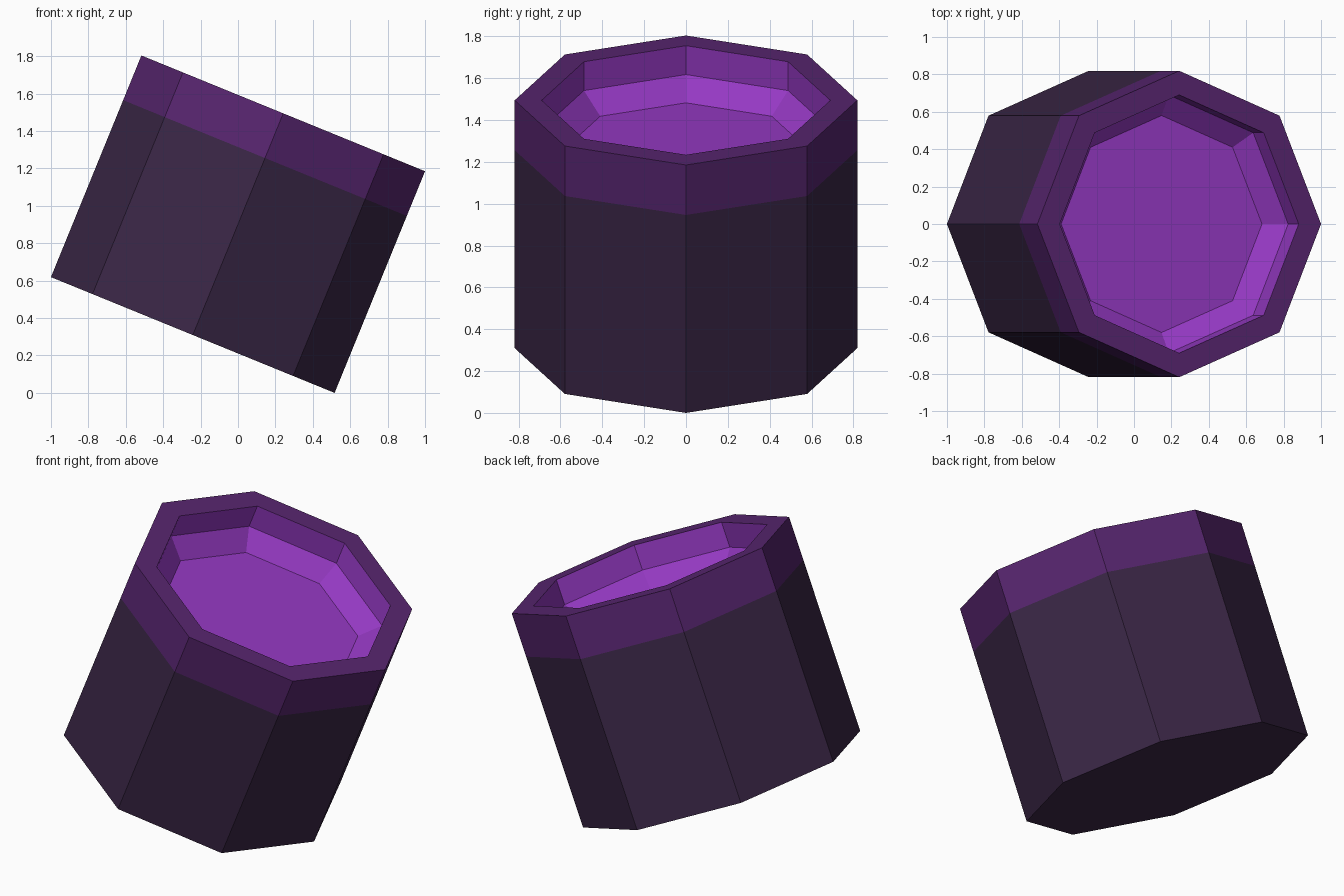
import bpy, bmesh, math
from mathutils import Matrix

if "Cube" in bpy.data.objects:
    bpy.data.objects.remove(bpy.data.objects["Cube"])

SIDES, R, H = 8, 0.819, 1.28
TILT = math.radians(22.2)
BAND_Z = H - 0.258
LIP_R = 0.69


def material(name, srgb):
    m = bpy.data.materials.new(name)
    lin = [((c / 255 + 0.055) / 1.055) ** 2.4 for c in srgb]
    m.diffuse_color = (*lin, 1)
    m.use_nodes = True
    m.node_tree.nodes["Principled BSDF"].inputs["Base Color"].default_value = m.diffuse_color
    return m


# Tilt about y, then stand the lowest corner on the ground, centred in x
place = Matrix.Translation((-H * math.sin(TILT) / 2, 0, R * math.sin(TILT))) @ Matrix.Rotation(TILT, 4, 'Y')


def lathe(name, profile, mat, cap_first=False, cap_last=False):
    """Spin (radius, height) points into flat-sided rings, with optional end caps."""
    bm = bmesh.new()
    rings = [[bm.verts.new((r * math.cos(math.tau * i / SIDES),
                            r * math.sin(math.tau * i / SIDES), z))
              for i in range(SIDES)] for r, z in profile]
    for a, b in zip(rings, rings[1:]):
        for i in range(SIDES):
            j = (i + 1) % SIDES
            bm.faces.new((a[i], a[j], b[j], b[i]))
    if cap_first:
        bm.faces.new(rings[0][::-1])
    if cap_last:
        bm.faces.new(rings[-1])
    mesh = bpy.data.meshes.new(name)
    bm.to_mesh(mesh)
    bm.free()
    mesh.transform(place)
    mesh.materials.append(mat)
    obj = bpy.data.objects.new(name, mesh)
    bpy.context.collection.objects.link(obj)
    return obj


dark = material("dark_plum", (58, 38, 70))
purple = material("deep_purple", (87, 37, 111))
bright = material("bright_purple", (149, 57, 195))

# Outer body with closed bottom
lathe("body", [(R, 0), (R, BAND_Z)], dark, cap_first=True)
# Coloured band around the top and its flat rim
lathe("rim_band", [(R, BAND_Z), (R, H), (LIP_R, H)], purple)
# Recess: straight wall, sloped step and floor
lathe("recess", [(LIP_R, H), (LIP_R, H - 0.149), (0.58, H - 0.25)], bright, cap_last=True)
